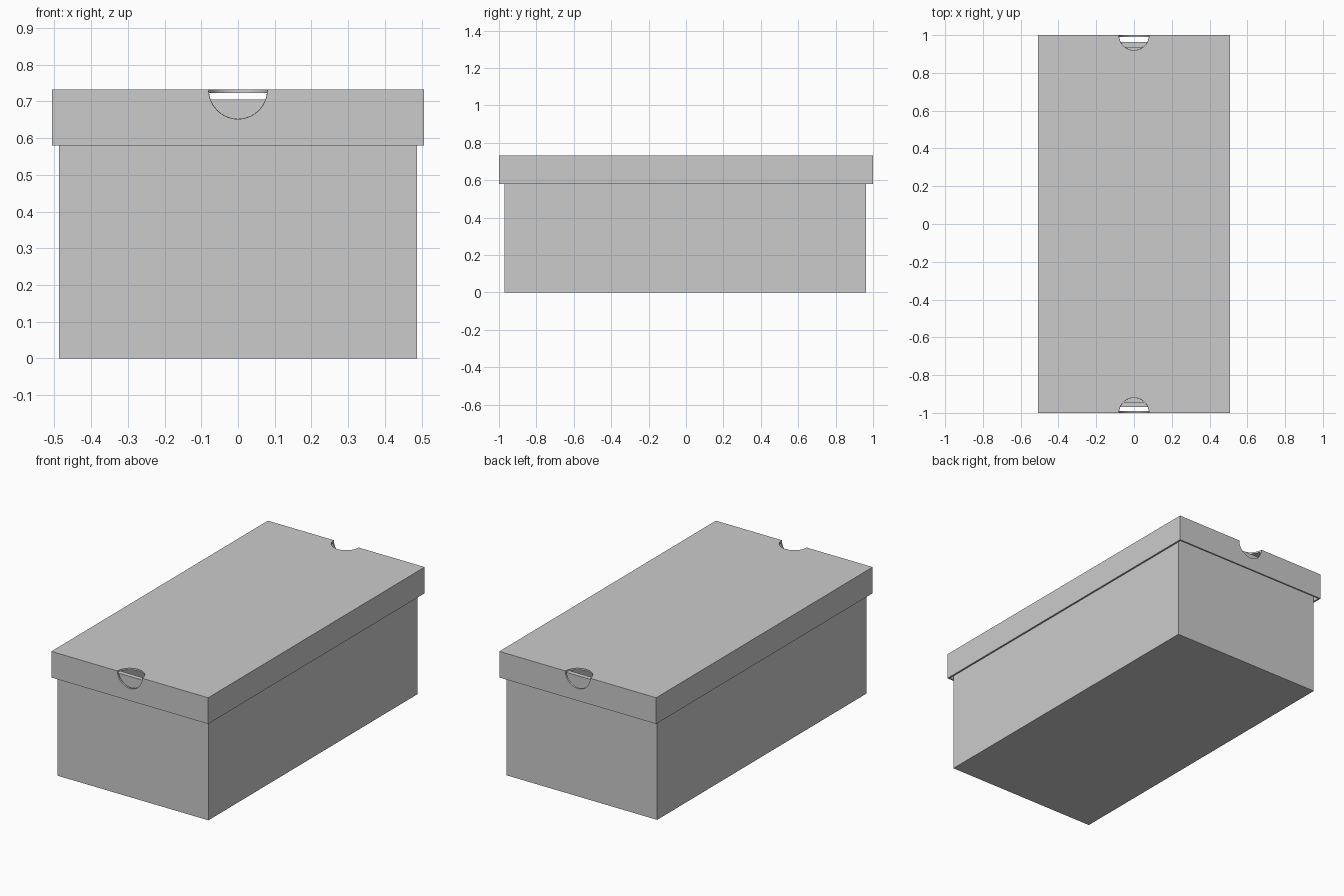
import bpy, bmesh

if "Cube" in bpy.data.objects:
    bpy.data.objects.remove(bpy.data.objects["Cube"])


def rect(x0, x1, y0, y1, z):
    return [(x0, y0, z), (x1, y0, z), (x1, y1, z), (x0, y1, z)]


def shell(name, half_x, y0, y1, z_closed, z_open, tx, ty, tz):
    """Rectangular tray: closed at z_closed, open at z_open, with wall thickness."""
    s = 1 if z_open > z_closed else -1
    inner = (-half_x + tx, half_x - tx, y0 + ty, y1 - ty)
    outer = (-half_x, half_x, y0, y1)
    bm = bmesh.new()
    rings = [[bm.verts.new(p) for p in rect(*dims, z)] for dims, z in (
        (outer, z_closed), (outer, z_open), (inner, z_open), (inner, z_closed + s * tz))]
    for a, b in zip(rings, rings[1:]):
        for i in range(4):
            j = (i + 1) % 4
            bm.faces.new((a[i], a[j], b[j], b[i]))
    bm.faces.new(rings[0])
    bm.faces.new(rings[-1])
    bmesh.ops.recalc_face_normals(bm, faces=bm.faces)
    me = bpy.data.meshes.new(name)
    bm.to_mesh(me)
    bm.free()
    ob = bpy.data.objects.new(name, me)
    bpy.context.collection.objects.link(ob)
    return ob


# Open box with doubled end walls
shell("box_base", 0.488, -0.97, 0.963, 0.0, 0.705, 0.008, 0.028, 0.008)

# Lid, open underneath
lid = shell("lid", 0.507, -1.0, 1.0, 0.733, 0.58, 0.01, 0.01, 0.01)

# Round finger notches cut over the front and back lid edges
for side, y in (("front", -1.0), ("back", 1.0)):
    bpy.ops.mesh.primitive_uv_sphere_add(segments=48, ring_count=25, radius=0.08,
                                         location=(0, y, 0.732))
    cutter = bpy.context.object
    cutter.name = side + "_notch_cutter"
    cutter.hide_render = True
    cutter.display_type = 'WIRE'
    mod = lid.modifiers.new(side + "_notch", 'BOOLEAN')
    mod.operation = 'DIFFERENCE'
    mod.solver = 'EXACT'
    mod.object = cutter
